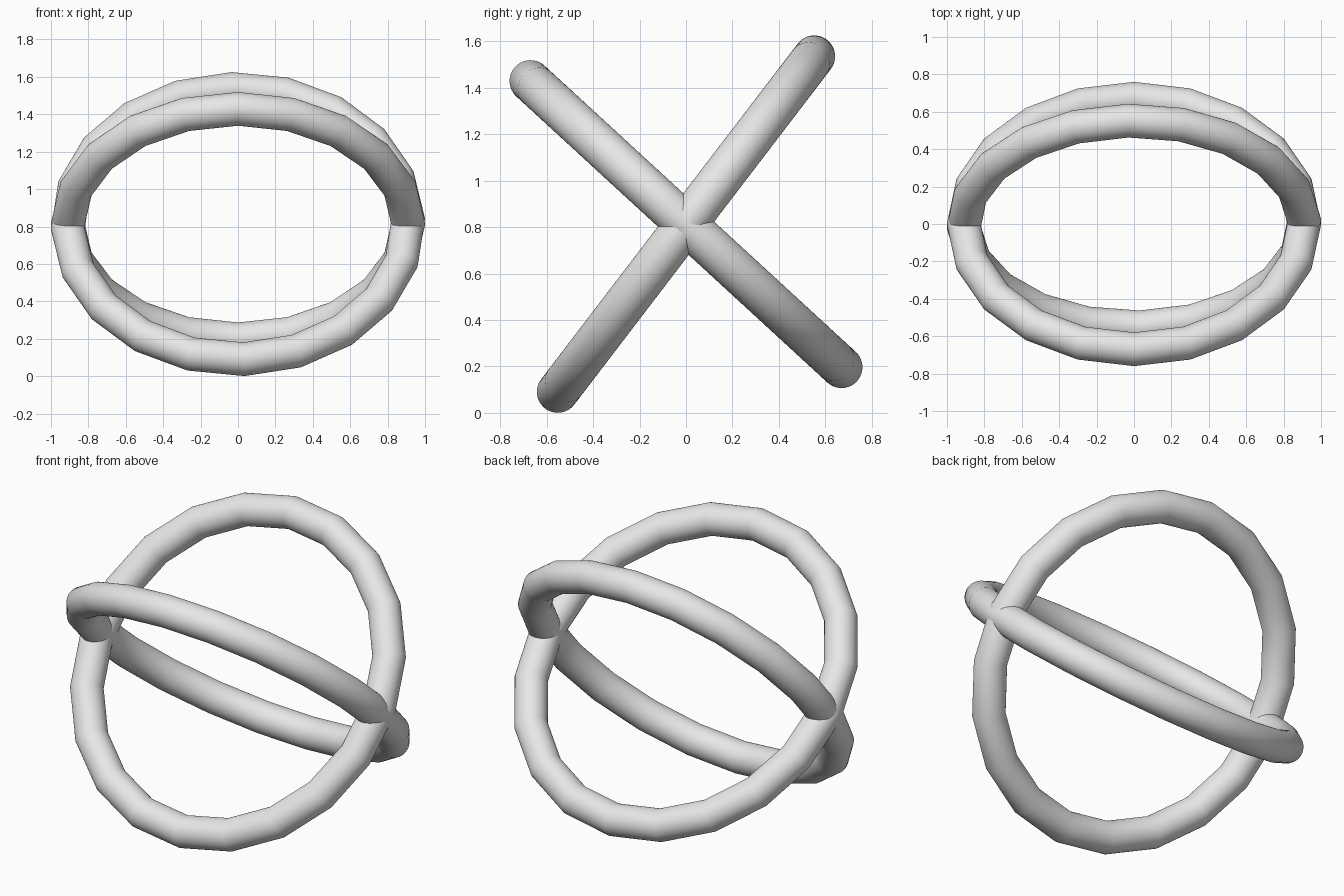
import bpy
from math import radians
from mathutils import Matrix

cube = bpy.data.objects.get("Cube")
if cube:
    bpy.data.objects.remove(cube, do_unlink=True)

RING_RADIUS = 0.91
TUBE_RADIUS = 0.09
CENTRE_Z = 0.813

grey = bpy.data.materials.new("light_grey")
grey.use_nodes = True
colour = (0.8, 0.8, 0.8, 1)
grey.diffuse_color = colour
grey.node_tree.nodes["Principled BSDF"].inputs["Base Color"].default_value = colour


def add_ring(name, tilt, spin):
    """Faceted ring with a round tube, spun in its plane, then tilted about x."""
    bpy.ops.mesh.primitive_torus_add(
        major_segments=20, minor_segments=48,
        major_radius=RING_RADIUS, minor_radius=TUBE_RADIUS)
    ring = bpy.context.object
    ring.name = name
    ring.data.transform(Matrix.Rotation(radians(tilt), 4, "X")
                        @ Matrix.Rotation(radians(spin), 4, "Z"))
    ring.location.z = CENTRE_Z
    ring.data.materials.append(grey)
    bpy.ops.object.shade_smooth_by_angle(angle=radians(30))


# Two crossing rings that meet at the left and right sides
add_ring("steep_ring", 52.6, 2)
add_ring("shallow_ring", -42.6, 0)
